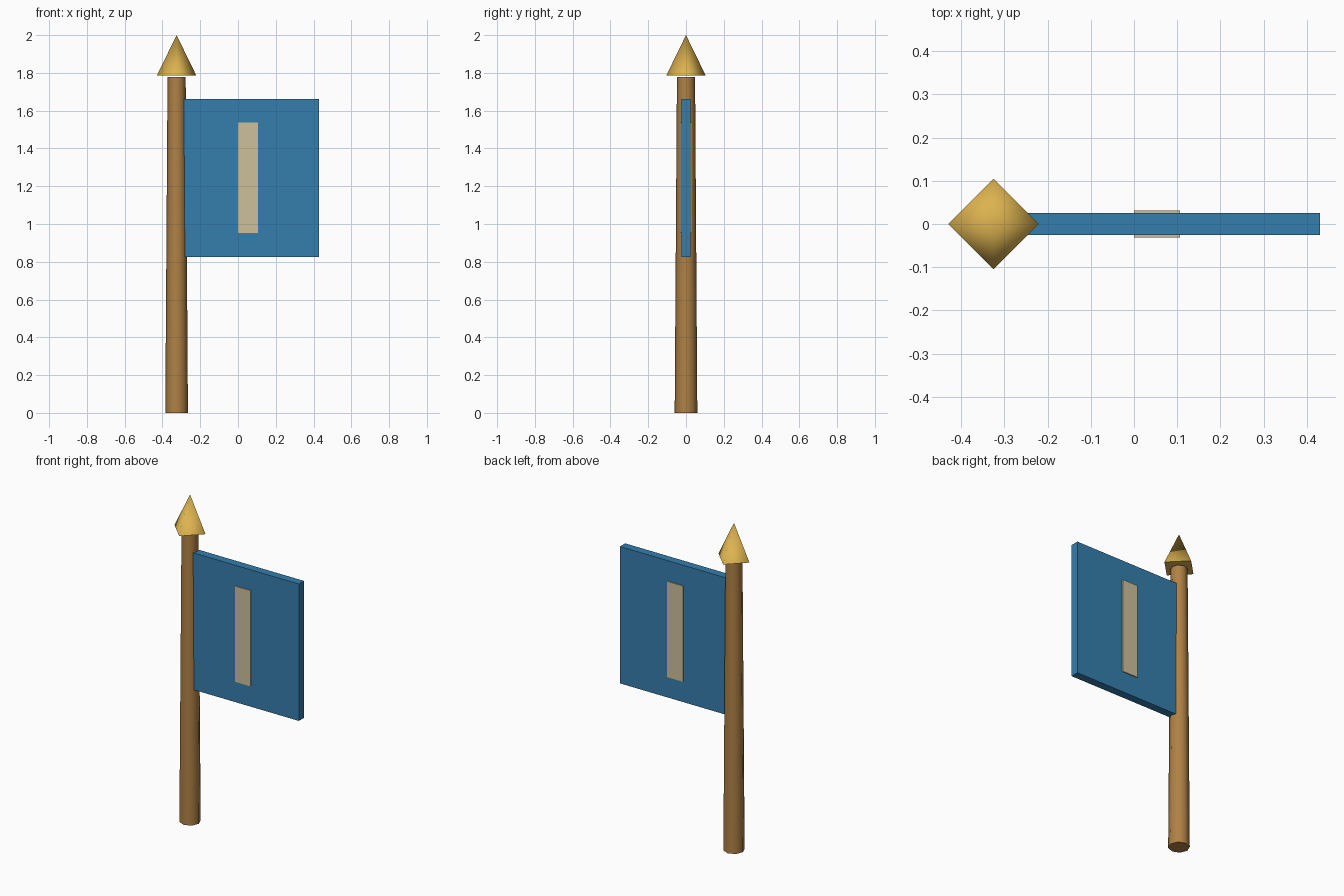
import bpy, math

if "Cube" in bpy.data.objects:
    bpy.data.objects.remove(bpy.data.objects["Cube"])

POLE_X = -0.325


def material(name, rgb):
    m = bpy.data.materials.new(name)
    m.diffuse_color = (*rgb, 1.0)
    m.use_nodes = True
    m.node_tree.nodes["Principled BSDF"].inputs["Base Color"].default_value = m.diffuse_color
    return m


wood = material("wood", (0.43, 0.22, 0.06))
gold = material("gold", (0.72, 0.45, 0.08))
blue = material("blue_cloth", (0.035, 0.21, 0.42))
cream = material("cream_cloth", (0.62, 0.53, 0.33))


def taper(name, sides, r1, r2, z0, z1, mat):
    bpy.ops.mesh.primitive_cone_add(vertices=sides, radius1=r1, radius2=r2, depth=z1 - z0,
                                    location=(POLE_X, 0, (z0 + z1) / 2))
    ob = bpy.context.object
    ob.name = name
    ob.data.materials.append(mat)
    return ob


def box(name, x0, x1, depth, z0, z1, mat):
    bpy.ops.mesh.primitive_cube_add(size=1, location=((x0 + x1) / 2, 0, (z0 + z1) / 2))
    ob = bpy.context.object
    ob.name = name
    ob.scale = (x1 - x0, depth, z1 - z0)
    bpy.ops.object.transform_apply(location=False, rotation=False, scale=True)
    ob.data.materials.append(mat)
    return ob


# Tapered pole, smooth sides with sharp rims
taper("pole", 8, 0.06, 0.048, 0.0, 1.778, wood)
bpy.ops.object.shade_smooth_by_angle(angle=math.radians(50))

# Four-sided spear tip, soft side shading over a sharp base
taper("finial", 4, 0.105, 0.0, 1.785, 2.0, gold)
bpy.ops.object.shade_smooth_by_angle(angle=math.radians(95))

# Banner running out from the pole centre, with a stripe showing on both faces
box("banner", POLE_X, 0.43, 0.05, 0.825, 1.663, blue)
box("banner_stripe", 0.0, 0.106, 0.062, 0.952, 1.538, cream)
